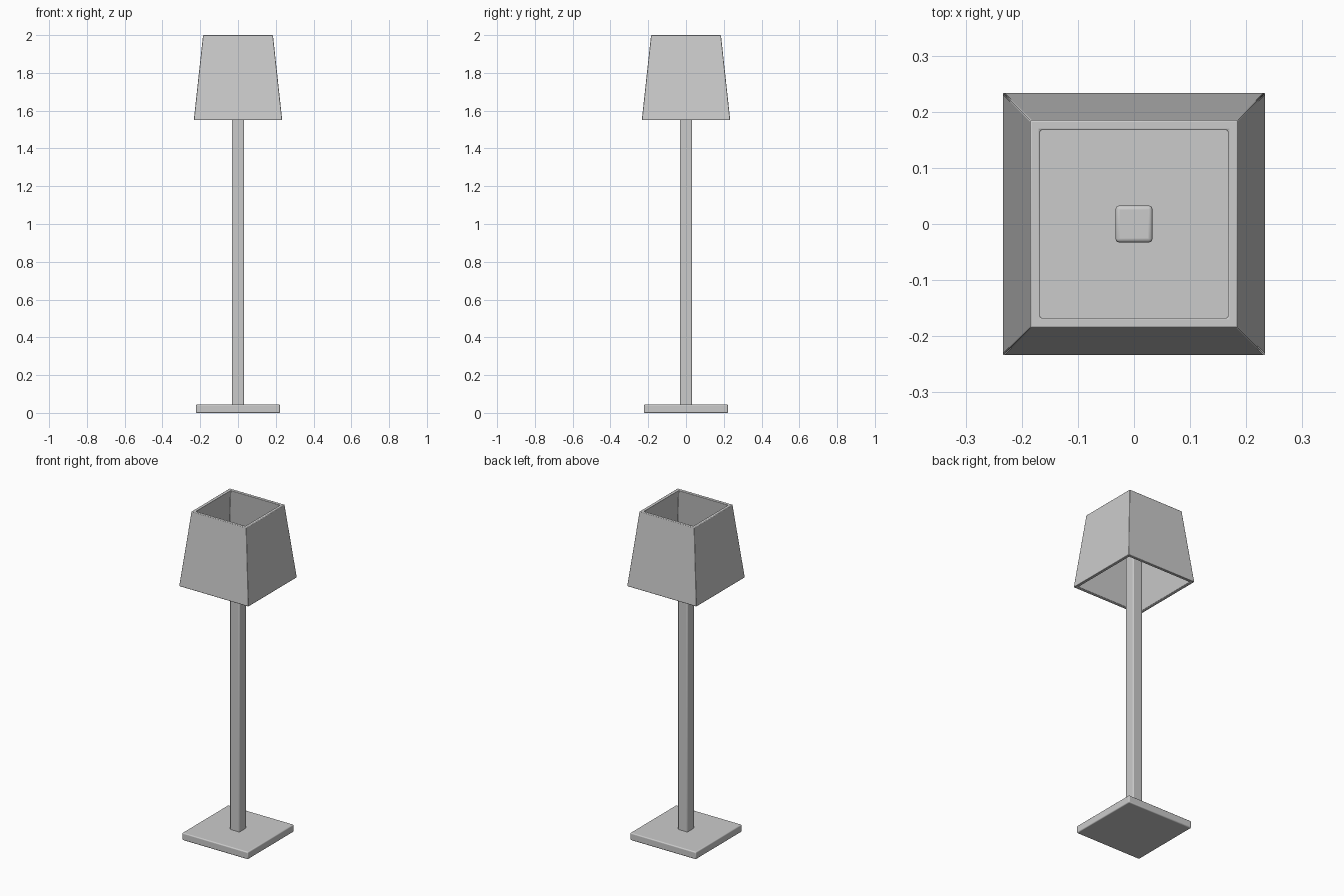
import bpy, bmesh

if "Cube" in bpy.data.objects:
    bpy.data.objects.remove(bpy.data.objects["Cube"])


def finish(name, bm, bevel, segments):
    bmesh.ops.recalc_face_normals(bm, faces=bm.faces)
    mesh = bpy.data.meshes.new(name)
    bm.to_mesh(mesh)
    bm.free()
    obj = bpy.data.objects.new(name, mesh)
    bpy.context.collection.objects.link(obj)
    mod = obj.modifiers.new("soft_edges", 'BEVEL')
    mod.width = bevel
    mod.segments = segments
    bpy.ops.object.select_all(action='DESELECT')
    obj.select_set(True)
    bpy.context.view_layer.objects.active = obj
    bpy.ops.object.shade_smooth_by_angle()
    return obj


def square_ring(bm, half, z):
    return [bm.verts.new((sx * half, sy * half, z))
            for sx, sy in ((-1, -1), (1, -1), (1, 1), (-1, 1))]


def bridge(bm, a, b):
    for i in range(4):
        j = (i + 1) % 4
        bm.faces.new((a[i], a[j], b[j], b[i]))


def block(name, half, z0, z1, bevel, segments):
    bm = bmesh.new()
    low, high = square_ring(bm, half, z0), square_ring(bm, half, z1)
    bridge(bm, low, high)
    bm.faces.new(low)
    bm.faces.new(high)
    return finish(name, bm, bevel, segments)


# Foot plate and square post (the post ends inside the shade)
block("base", 0.222, 0.0, 0.045, 0.006, 3)
block("post", 0.033, 0.035, 1.78, 0.007, 3)

# Tapered hollow shade, open at both ends
bm = bmesh.new()
rings = [square_ring(bm, h, z) for h, z in
         ((0.234, 1.55), (0.185, 2.0), (0.167, 2.0), (0.216, 1.55))]
for k in range(4):
    bridge(bm, rings[k], rings[(k + 1) % 4])
finish("lampshade", bm, 0.003, 2)
